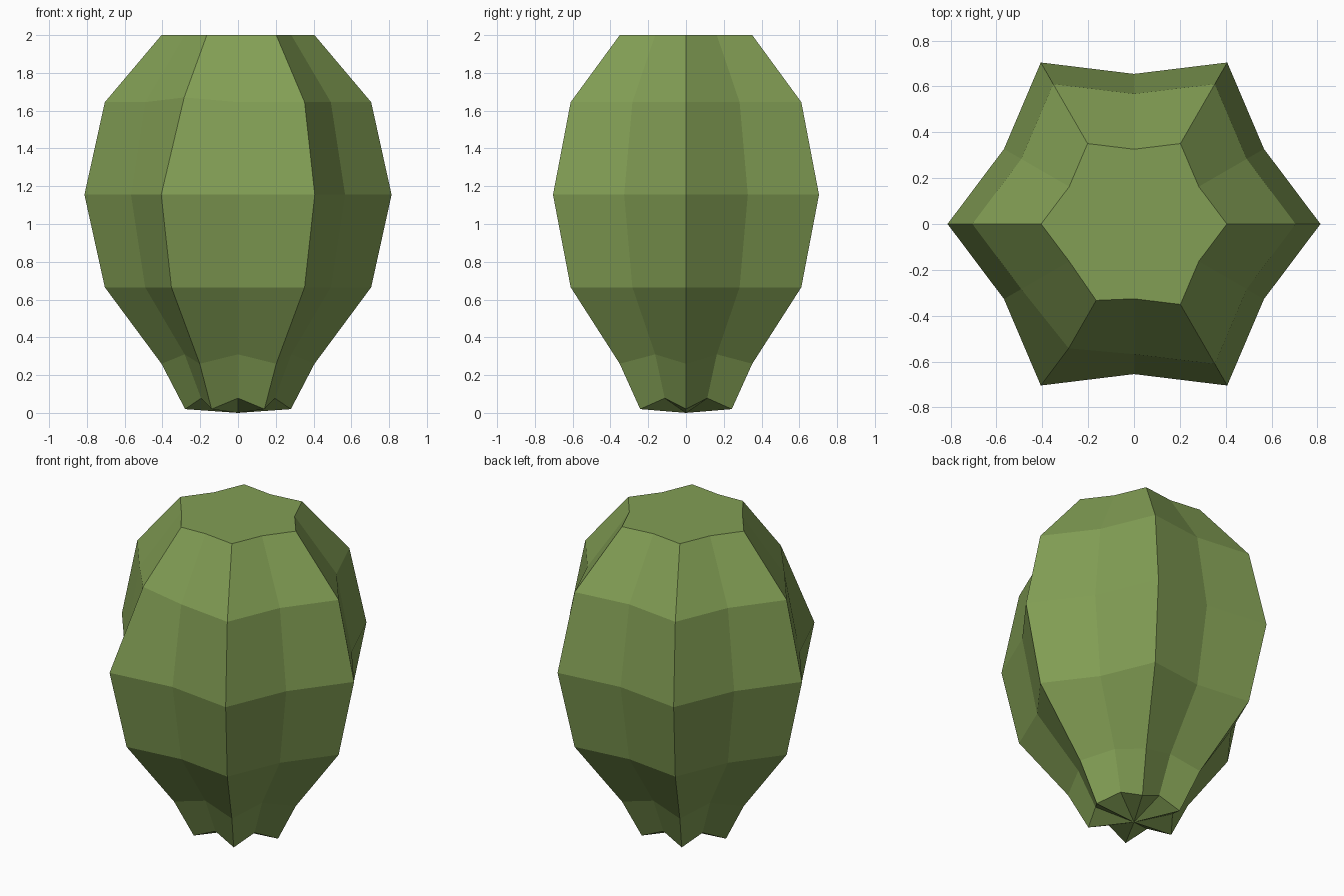
import bpy, bmesh, math

if "Cube" in bpy.data.objects:
    bpy.data.objects.remove(bpy.data.objects["Cube"])

green = bpy.data.materials.new("cactus green")
green.diffuse_color = (0.223, 0.342, 0.089, 1)
green.use_nodes = True
green.node_tree.nodes["Principled BSDF"].inputs["Base Color"].default_value = green.diffuse_color

RIBS = 6
VALLEY = 0.805  # groove radius relative to ridge radius
# (ridge radius, ridge height, groove height), bottom to top
RINGS = [(0.28, 0.02, 0.078), (0.405, 0.26, 0.31), (0.705, 0.665, 0.665),
         (0.813, 1.155, 1.155), (0.705, 1.645, 1.645), (0.405, 2.0, 2.0)]

bm = bmesh.new()
n = RIBS * 2
rings = []
for r, z_ridge, z_groove in RINGS:
    ring = []
    for i in range(n):
        a = math.tau * i / n
        rr, z = (r, z_ridge) if i % 2 == 0 else (r * VALLEY, z_groove)
        ring.append(bm.verts.new((rr * math.cos(a), rr * math.sin(a), z)))
    rings.append(ring)

# Small dent in the front left ridge near the top
rings[4][8].co = (-0.285, -0.542, 1.67)
rings[5][8].co = (-0.165, -0.333, 2.0)

# Ribbed wall
for lo, hi in zip(rings, rings[1:]):
    for i in range(n):
        j = (i + 1) % n
        bm.faces.new((lo[i], lo[j], hi[j], hi[i]))

# Flat cut top and fan shaped base
bm.faces.new(rings[-1])
base = bm.verts.new((0, 0, 0))
for i in range(n):
    bm.faces.new((base, rings[0][(i + 1) % n], rings[0][i]))

mesh = bpy.data.meshes.new("ribbed_body")
bm.to_mesh(mesh)
bm.free()
mesh.materials.append(green)
body = bpy.data.objects.new("ribbed_body", mesh)
bpy.context.collection.objects.link(body)
